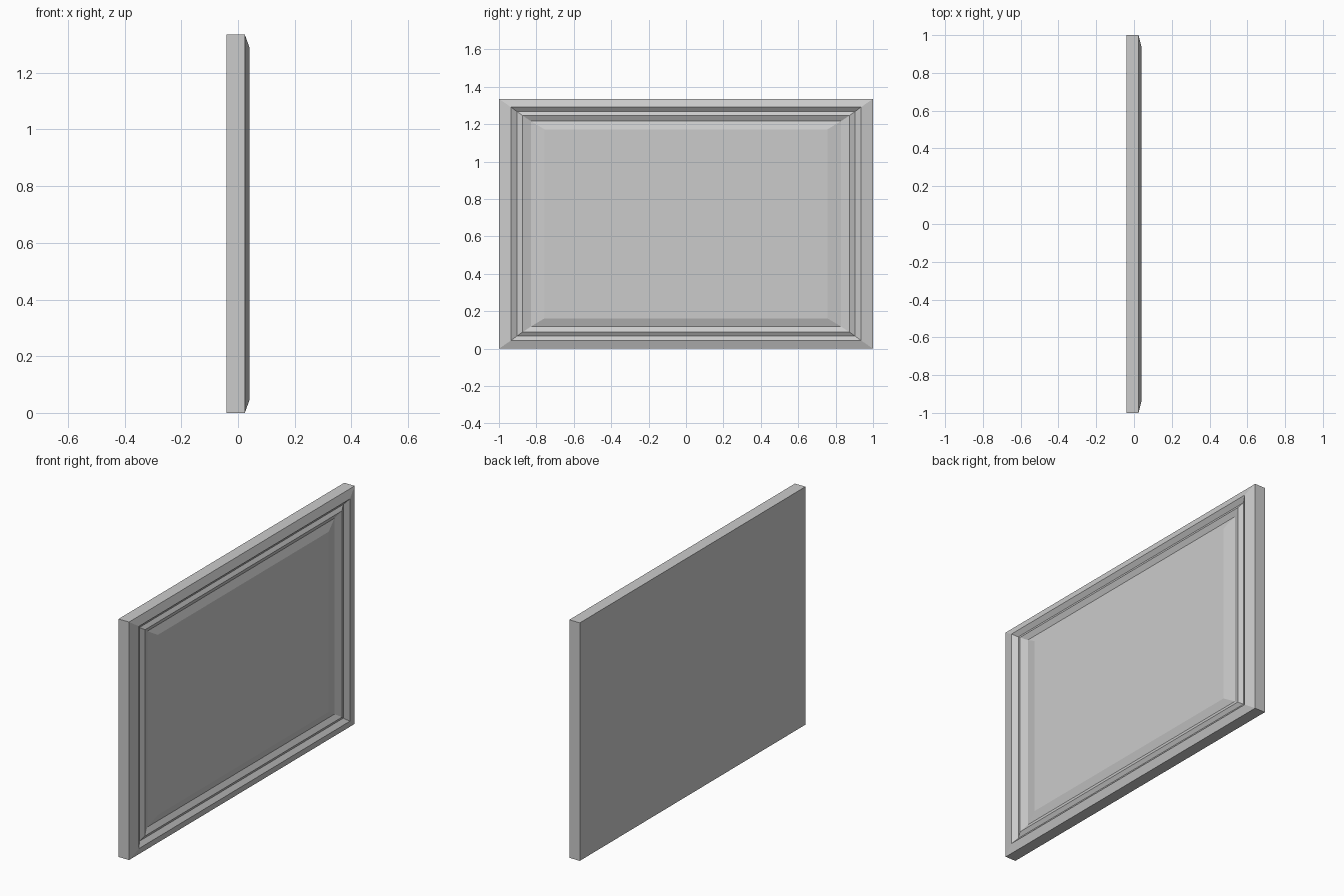
import bpy, bmesh

if "Cube" in bpy.data.objects:
    bpy.data.objects.remove(bpy.data.objects["Cube"])

HALF_W, HEIGHT = 1.0, 1.335

# Moulding profile from the back edge inward: (side inset, top/bottom inset, x)
profile = [
    (0.0, 0.0, -0.041),     # back
    (0.0, 0.0, 0.024),      # outer rim
    (0.065, 0.044, 0.040),  # frame crest
    (0.097, 0.068, 0.021),  # first groove
    (0.127, 0.089, 0.034),  # inner bead
    (0.170, 0.118, 0.018),  # second groove
    (0.243, 0.162, 0.033),  # raised field
]


def rectangle(bm, inset_y, inset_z, x):
    y, lo, hi = HALF_W - inset_y, inset_z, HEIGHT - inset_z
    return [bm.verts.new((x, *p)) for p in ((-y, lo), (y, lo), (y, hi), (-y, hi))]


# Stack the mitred rectangles and bridge each one to the next
bm = bmesh.new()
rings = [rectangle(bm, *p) for p in profile]
for a, b in zip(rings, rings[1:]):
    for i in range(4):
        j = (i + 1) % 4
        bm.faces.new((a[i], a[j], b[j], b[i]))

# Flat back and flat centre field
bm.faces.new(rings[0][::-1])
bm.faces.new(rings[-1])
bmesh.ops.recalc_face_normals(bm, faces=bm.faces)

mesh = bpy.data.meshes.new("moulded_panel")
bm.to_mesh(mesh)
bm.free()
panel = bpy.data.objects.new("moulded_panel", mesh)
bpy.context.collection.objects.link(panel)
